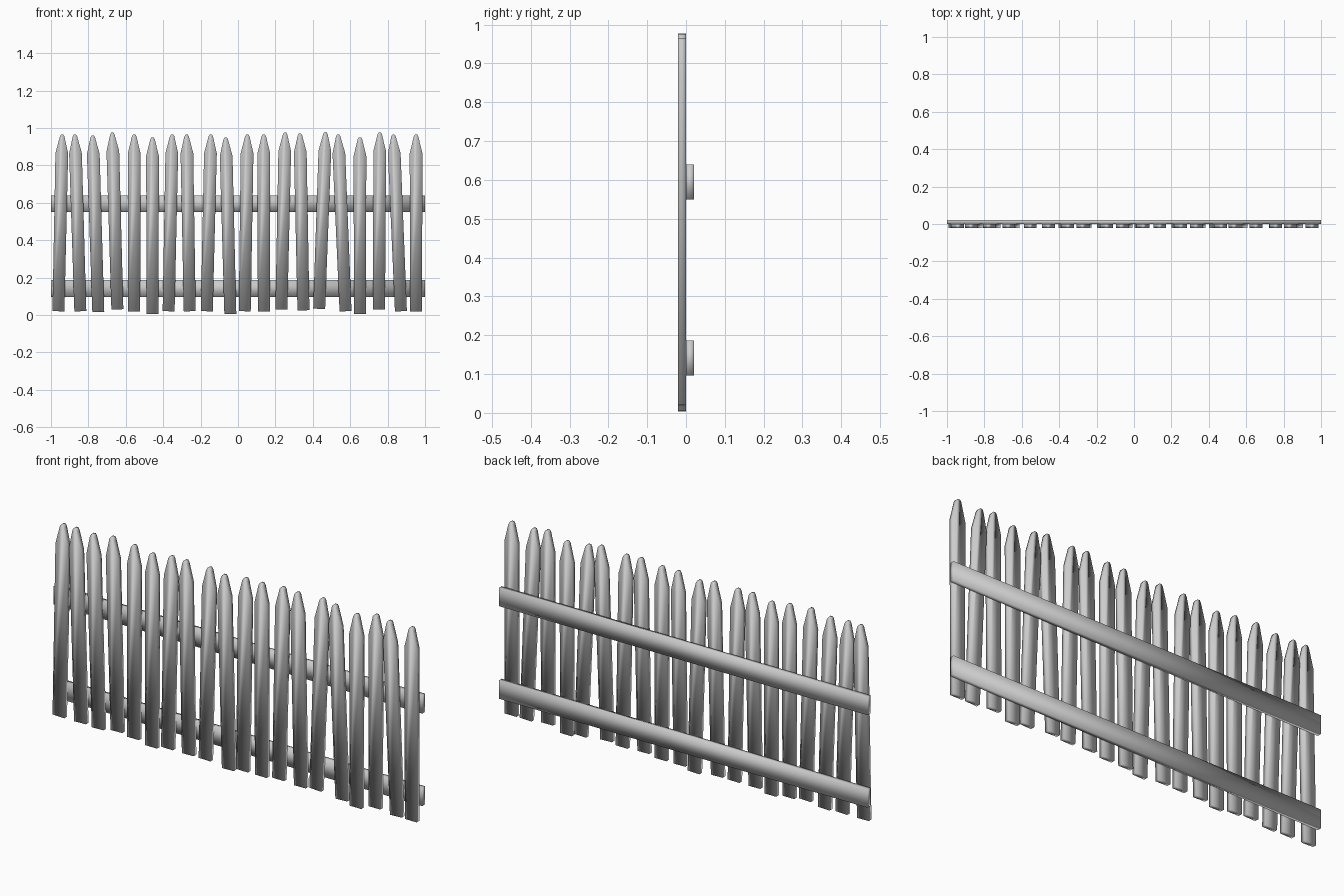
import bpy, bmesh, math

if "Cube" in bpy.data.objects:
    bpy.data.objects.remove(bpy.data.objects["Cube"])

# Extrude a closed (x, z) outline between two y values into a smooth-shaded board
def board(name, outline, y0, y1):
    bm = bmesh.new()
    front = [bm.verts.new((x, y0, z)) for x, z in outline]
    back = [bm.verts.new((x, y1, z)) for x, z in outline]
    n = len(outline)
    bm.faces.new(front)
    bm.faces.new(back[::-1])
    for i in range(n):
        j = (i + 1) % n
        bm.faces.new((front[i], back[i], back[j], front[j]))
    bmesh.ops.recalc_face_normals(bm, faces=bm.faces)
    mesh = bpy.data.meshes.new(name)
    bm.to_mesh(mesh)
    bm.free()
    mesh.shade_smooth()
    obj = bpy.data.objects.new(name, mesh)
    bpy.context.collection.objects.link(obj)
    return obj

# Two horizontal rails behind the pickets
for name, z0, z1 in (("lower_rail", 0.096, 0.186), ("upper_rail", 0.55, 0.64)):
    board(name, [(-1, z0), (1, z0), (1, z1), (-1, z1)], 0.0, 0.021)

# Pickets: bottom x, top x, bottom z
pickets = [
    (-.96, -.94, .02), (-.843, -.872, .02), (-.747, -.777, .016), (-.645, -.672, .03),
    (-.555, -.555, .02), (-.457, -.457, .005), (-.371, -.352, .02), (-.258, -.275, .02),
    (-.167, -.145, .02), (-.041, -.066, .005), (.036, .05, .02), (.138, .138, .02),
    (.232, .252, .03), (.35, .331, .025), (.434, .468, .033), (.575, .535, .02),
    (.652, .652, .005), (.754, .758, .03), (.871, .831, .02), (.952, .952, .02),
]

# Half outline of a pointed picket with a blunt tip, mirrored in x
half = [(0.032, 0.0), (0.034, 0.845), (0.012, 0.935), (0.006, 0.945)]
outline = half + [(-x, z) for x, z in reversed(half)]

for i, (xb, xt, zb) in enumerate(pickets):
    p = board(f"picket_{i + 1:02d}", outline, -0.021, 0.0)
    lean = math.atan2(xt - xb, 0.945)
    p.location = (xb, 0, zb)
    p.rotation_euler = (0, lean, 0)
